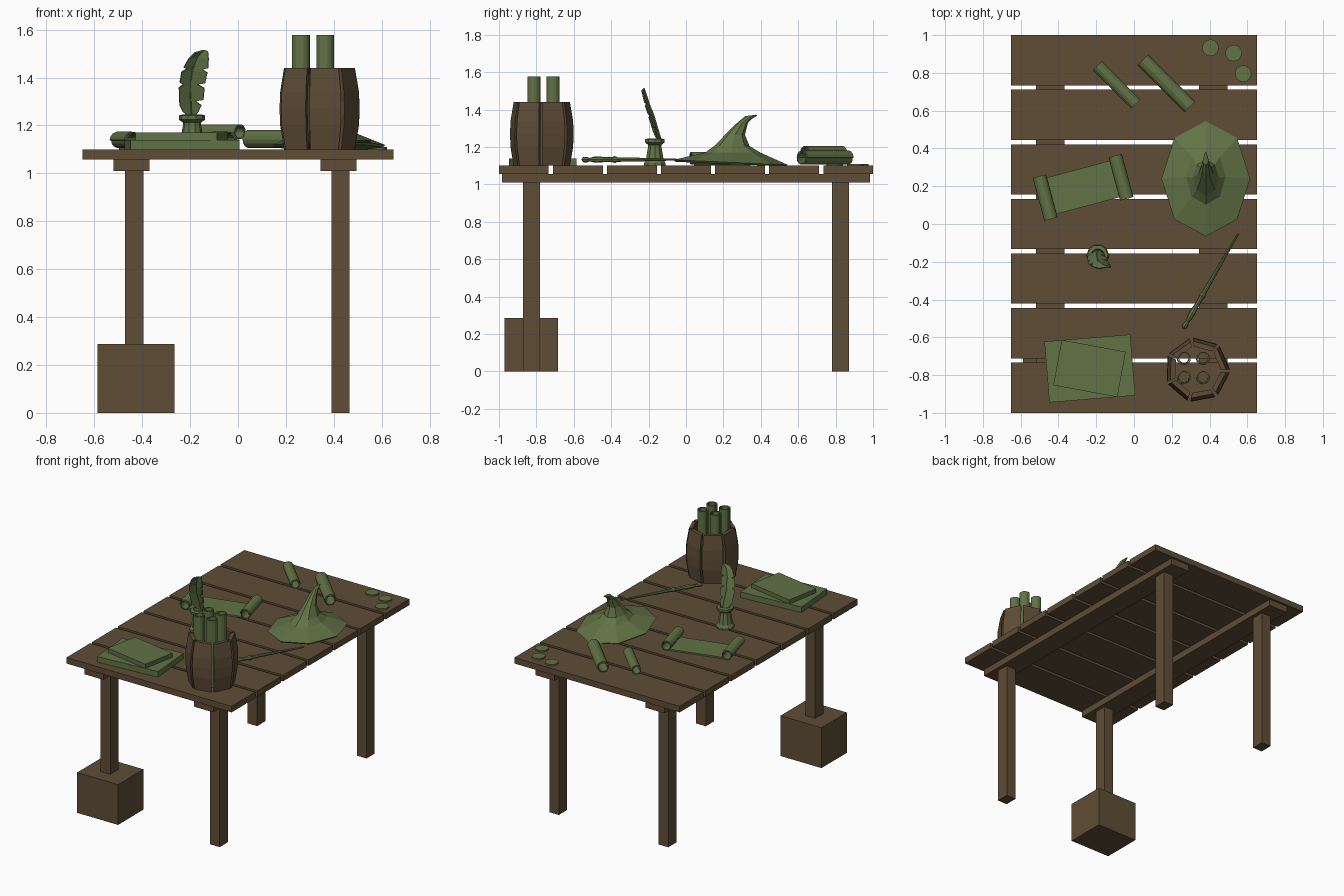
import bpy, bmesh
from math import sin, cos, pi, radians, tau
from mathutils import Vector

if "Cube" in bpy.data.objects:
    bpy.data.objects.remove(bpy.data.objects["Cube"])


def material(name, color):
    m = bpy.data.materials.new(name)
    m.diffuse_color = color
    m.use_nodes = True
    m.node_tree.nodes["Principled BSDF"].inputs["Base Color"].default_value = m.diffuse_color
    return m


WOOD = material("wood", (0.115, 0.075, 0.038, 1))
GREEN = material("green", (0.12, 0.17, 0.06, 1))
TOP = 1.10


def make(name, verts, faces, mat, thick=0.0):
    me = bpy.data.meshes.new(name)
    me.from_pydata([tuple(v) for v in verts], [], faces)
    bm = bmesh.new()
    bm.from_mesh(me)
    bmesh.ops.recalc_face_normals(bm, faces=bm.faces)
    bm.to_mesh(me)
    bm.free()
    me.materials.append(mat)
    ob = bpy.data.objects.new(name, me)
    bpy.context.collection.objects.link(ob)
    if thick:
        s = ob.modifiers.new("thickness", 'SOLIDIFY')
        s.thickness = thick
        s.offset = 0
    return ob


def box(name, x0, x1, y0, y1, z0, z1, mat, turn=0):
    cx, cy, cz = (x0 + x1) / 2, (y0 + y1) / 2, (z0 + z1) / 2
    hx, hy, hz = (x1 - x0) / 2, (y1 - y0) / 2, (z1 - z0) / 2
    v = [(a * hx, b * hy, c * hz) for c in (-1, 1)
         for a, b in ((-1, -1), (1, -1), (1, 1), (-1, 1))]
    f = [(0, 1, 2, 3), (4, 5, 6, 7)] + [(i, (i + 1) % 4, (i + 1) % 4 + 4, i + 4) for i in range(4)]
    ob = make(name, v, f, mat)
    ob.location = (cx, cy, cz)
    ob.rotation_euler.z = radians(turn)
    return ob


def loft(name, rings, mat):
    """Skin a list of equal-size vertex rings and cap both ends."""
    n = len(rings[0])
    v = [p for r in rings for p in r]
    f = [(k * n + i, k * n + (i + 1) % n, (k + 1) * n + (i + 1) % n, (k + 1) * n + i)
         for k in range(len(rings) - 1) for i in range(n)]
    f += [tuple(range(n)), tuple(range(len(v) - n, len(v)))]
    return make(name, v, f, mat)


def lathe(name, profile, n, mat, loc):
    ob = loft(name, [[(r * cos(tau * i / n), r * sin(tau * i / n), z) for i in range(n)]
                     for r, z in profile], mat)
    ob.location = loc
    return ob


def scroll(name, p0, p1, r, inner=0.72, turns=1.5):
    """Rolled sheet: a spiral swept along the axis p0-p1."""
    p0, p1 = Vector(p0), Vector(p1)
    n = int(14 * turns)
    t = r * 0.14
    pts = []
    for i in range(n + 1):
        k = (r - t / 2) * (1 - (1 - inner) * i / n)
        a = tau * turns * i / n
        pts.append((k * cos(a), k * sin(a)))
    h = (p1 - p0).length
    v = [(x, y, 0) for x, y in pts] + [(x, y, h) for x, y in pts]
    f = [(i, i + 1, i + n + 2, i + n + 1) for i in range(n)]
    ob = make(name, v, f, GREEN, t)
    ob.location = p0
    ob.rotation_mode = 'QUATERNION'
    ob.rotation_quaternion = (p1 - p0).to_track_quat('Z', 'Y')
    return ob


# Table: planks, rails, legs, foot block
for i in range(7):
    y = (i - 3) * 0.289
    box(f"plank_{i + 1}", -0.65, 0.65, y - 0.133, y + 0.133, 1.057, TOP, WOOD)
for side, x in (("left", -0.444), ("right", 0.42)):
    box(f"{side}_rail", x - 0.075, x + 0.075, -0.985, 0.985, 1.01, 1.057, WOOD)
for side, x in (("left", -0.433), ("right", 0.428)):
    for end, y in (("front", -0.826), ("back", 0.826)):
        z0 = 0.27 if (side, end) == ("left", "front") else 0
        box(f"{end}_{side}_leg", x - 0.038, x + 0.038, y - 0.046, y + 0.046, z0, 1.012, WOOD)
box("foot_block", -0.587, -0.265, -0.97, -0.685, 0, 0.287, WOOD)

# Barrel: seven separate bulged staves
BX, BY = 0.335, -0.772
for k in range(7):
    mid, half = radians(75 - k * 360 / 7), radians(23)
    rings = []
    for r, z in ((0.153, 0), (0.17, 0.1), (0.173, 0.17), (0.17, 0.24), (0.153, 0.34)):
        rings.append([(BX + q * cos(a), BY + q * sin(a), TOP + z) for q, a in
                      ((r, mid - half), (r, mid + half), (r - 0.028, mid + half), (r - 0.028, mid - half))])
    loft(f"barrel_stave_{k + 1}", rings, WOOD)

# Scrolls standing in the barrel
for i, (x, y) in enumerate(((0.265, -0.71), (0.366, -0.71), (0.265, -0.812), (0.366, -0.812))):
    scroll(f"barrel_scroll_{i + 1}", (x, y, TOP + 0.002), (x, y, 1.577), 0.039)

# Loose scrolls lying on the table
scroll("small_scroll", (-0.194, 0.836, 1.172), (0.008, 0.634, 1.172), 0.035)
scroll("large_scroll", (0.046, 0.867, 1.142), (0.294, 0.619, 1.142), 0.042)

# Open scroll: flat sheet with a roll at both ends
ang = radians(15)
c, u, w = Vector((-0.268, 0.194, 0)), Vector((cos(ang), sin(ang), 0)), Vector((-sin(ang), cos(ang), 0))
box("open_scroll_sheet", c.x - 0.21, c.x + 0.21, c.y - 0.1, c.y + 0.1, TOP, TOP + 0.01, GREEN, 15)
for side, s in (("left", -1), ("right", 1)):
    m = c + u * s * 0.208 + Vector((0, 0, TOP + 0.038))
    scroll(f"open_scroll_{side}_roll", m - w * 0.118, m + w * 0.118, 0.038)

# Stack of two parchment slabs
box("lower_book", -0.462, -0.006, -0.927, -0.603, TOP, 1.14, GREEN, 4.7)
box("upper_book", -0.408, -0.063, -0.887, -0.643, 1.14, 1.17, GREEN, -10.5)

# Coins
for i, (x, y) in enumerate(((0.405, 0.933), (0.527, 0.905), (0.578, 0.796))):
    lathe(f"coin_{i + 1}", ((0.044, 0), (0.044, 0.01)), 16, GREEN, (x, y, TOP))

# Inkwell
lathe("inkwell", ((0.06, 0), (0.06, 0.014), (0.05, 0.03), (0.038, 0.1), (0.038, 0.112),
                  (0.055, 0.124), (0.055, 0.142), (0.036, 0.146), (0.03, 0.125)),
      10, GREEN, (-0.192, -0.167, TOP))

# Feather: spine x, z with left and right vane widths, notched and slightly folded
rows = ((-0.192, 1.235, .01, .01), (-0.195, 1.262, .035, .03), (-0.198, 1.29, .045, .045),
        (-0.199, 1.305, .045, .022), (-0.2, 1.315, .045, .055), (-0.2, 1.365, .046, .06),
        (-0.199, 1.376, .03, .03), (-0.198, 1.385, .045, .06), (-0.193, 1.43, .042, .065),
        (-0.189, 1.44, .025, .04), (-0.184, 1.448, .042, .06), (-0.17, 1.485, .035, .047),
        (-0.15, 1.508, .03, .025), (-0.138, 1.514, .008, .008))
v = []
for x, z, l, r in rows:
    y = -0.14 - 0.085 * ((z - 1.235) / 0.28) ** 1.1
    v += [(x - l, y - 0.45 * l, z - 0.15 * l), (x, y, z), (x + r, y - 0.3 * r, z - 0.15 * r)]
f = [(3 * i + j, 3 * i + j + 1, 3 * i + j + 4, 3 * i + j + 3) for i in range(len(rows) - 1) for j in (0, 1)]
make("feather_vane", v, f, GREEN, 0.007)
loft("feather_quill", [[(x + q * cos(a), y + q * sin(a), z) for a in (0, pi / 2, pi, 3 * pi / 2)]
                       for x, y, z, q in ((-0.19, -0.15, 1.15, .006), (-0.194, -0.14, 1.245, .008),
                                          (-0.2, -0.176, 1.37, .007), (-0.184, -0.205, 1.448, .004))], GREEN)

# Pointed hat: octagonal rings (centre y, rx, ry, z, tilt) with a tip curling back
hat = ((0.24, 0.225, 0.295, 1.108, -0.045), (0.24, 0.235, 0.305, 1.118, -0.045), (0.25, 0.105, 0.148, 1.17, 0),
       (0.245, 0.07, 0.095, 1.205, 0), (0.262, 0.042, 0.053, 1.265, 0), (0.298, 0.026, 0.033, 1.325, 0.1),
       (0.335, 0.016, 0.018, 1.358, -0.4), (0.378, 0.004, 0.004, 1.371, -0.5))
loft("pointed_hat", [[(0.38 + rx * cos(i * pi / 4), cy + ry * sin(i * pi / 4),
                       max(TOP, z + tilt * ry * sin(i * pi / 4))) for i in range(8)]
                     for cy, rx, ry, z, tilt in hat], GREEN)

# Wand: turned handle tapering to a thin tip
start, end = Vector((0.26, -0.555, 1.133)), Vector((0.552, -0.05, 1.133))
wand = lathe("wand", ((0.006, 0), (0.015, 0.01), (0.015, 0.03), (0.009, 0.045), (0.015, 0.07),
                      (0.017, 0.1), (0.013, 0.14), (0.013, 0.185), (0.019, 0.2), (0.012, 0.22),
                      (0.01, 0.34), (0.005, 0.583)), 8, GREEN, start)
wand.rotation_mode = 'QUATERNION'
wand.rotation_quaternion = (end - start).to_track_quat('Z', 'Y')
